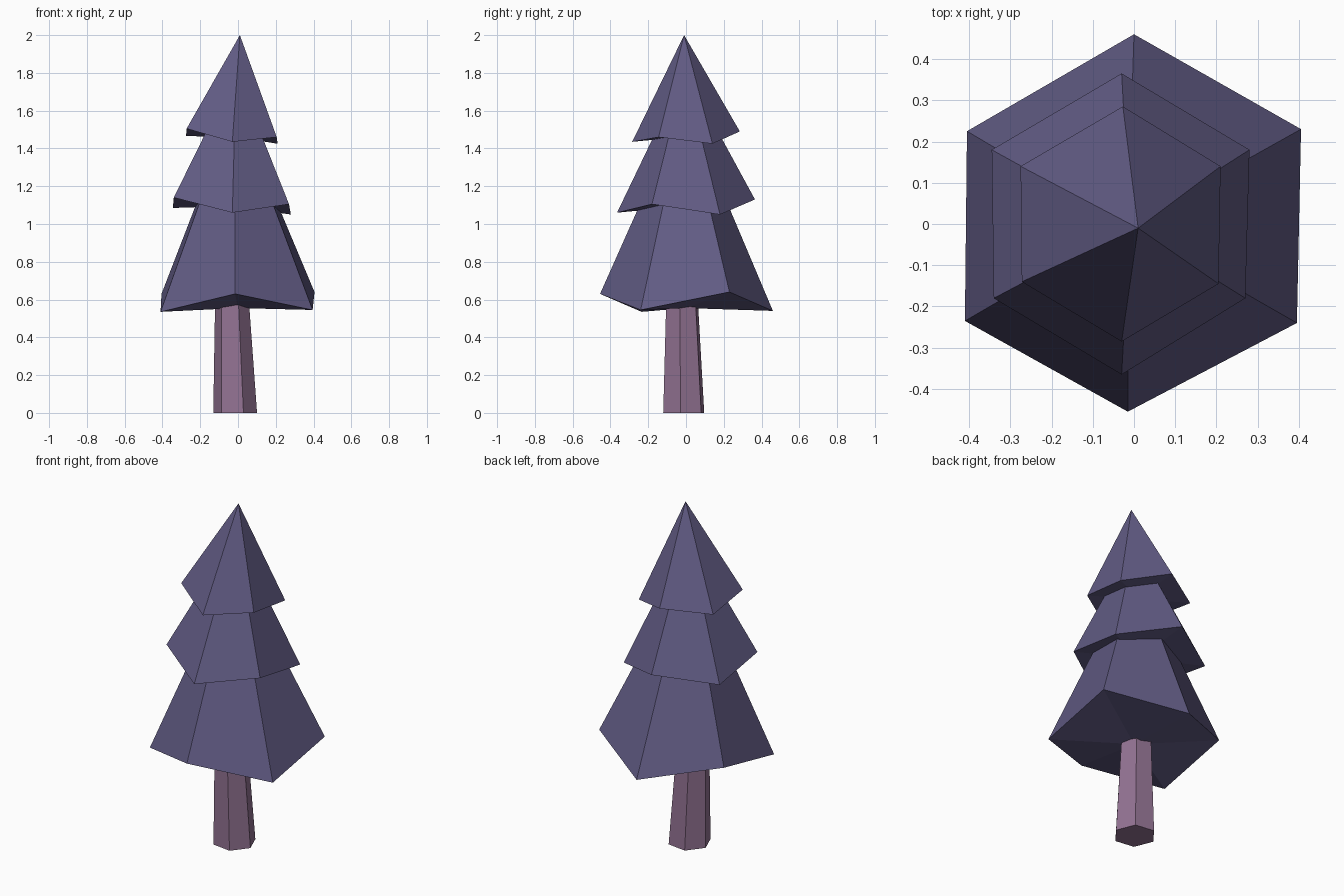
import bpy, bmesh
from math import cos, sin, radians
from mathutils import Vector

if "Cube" in bpy.data.objects:
    bpy.data.objects.remove(bpy.data.objects["Cube"])


def material(name, color):
    m = bpy.data.materials.new(name)
    m.diffuse_color = (*color, 1)
    m.use_nodes = True
    m.node_tree.nodes["Principled BSDF"].inputs["Base Color"].default_value = m.diffuse_color
    return m


foliage = material("foliage", (0.12, 0.105, 0.23))
bark = material("bark", (0.29, 0.17, 0.29))


def finish(name, bm, mat):
    bmesh.ops.recalc_face_normals(bm, faces=bm.faces)
    me = bpy.data.meshes.new(name)
    bm.to_mesh(me)
    bm.free()
    me.materials.append(mat)
    ob = bpy.data.objects.new(name, me)
    bpy.context.collection.objects.link(ob)
    return ob


def sides(bm, low, high):
    n = len(low)
    for i in range(n):
        j = (i + 1) % n
        bm.faces.new((low[i], low[j], high[j], high[i]))


def fan(bm, ring, tip):
    n = len(ring)
    for i in range(n):
        bm.faces.new((ring[i], ring[(i + 1) % n], tip))


def tier(name, rim, apex, base_center, cut=None):
    """Skirt with a zigzag rim, narrowing toward apex; cut truncates it inside the tier above."""
    bm = bmesh.new()
    low = [bm.verts.new(p) for p in rim]
    fan(bm, low, bm.verts.new(base_center))
    if cut is None:
        fan(bm, low, bm.verts.new(apex))
    else:
        high = [bm.verts.new(Vector(p).lerp(Vector(apex), cut)) for p in rim]
        sides(bm, low, high)
        bm.faces.new(high)
    return finish(name, bm, foliage)


# Leaning, tapered six-sided trunk
bm = bmesh.new()
rings = []
for cx, cy, z, r in ((-0.015, -0.012, 0, 0.117), (-0.032, -0.021, 0.6, 0.09)):
    rings.append([bm.verts.new((cx + r * cos(radians(60 * i - 8)),
                                cy + r * sin(radians(60 * i - 8)), z)) for i in range(6)])
sides(bm, *rings)
for ring in rings:
    bm.faces.new(ring)
finish("trunk", bm, bark)

# Foliage tiers, rim points counter-clockwise from the back
tier("lower_foliage",
     [(0, 0.46, 0.54), (-0.405, 0.225, 0.63), (-0.41, -0.235, 0.535),
      (-0.015, -0.455, 0.63), (0.395, -0.24, 0.545), (0.405, 0.23, 0.64)],
     (-0.015, -0.005, 1.64), (0, 0, 0.555), 0.55)
tier("middle_foliage",
     [(-0.03, 0.365, 1.13), (-0.345, 0.18, 1.085), (-0.34, -0.18, 1.14),
      (-0.03, -0.365, 1.06), (0.27, -0.18, 1.105), (0.28, 0.18, 1.05)],
     (-0.01, -0.005, 1.81), (-0.03, 0, 1.095), 0.58)
tier("top_foliage",
     [(-0.027, 0.285, 1.49), (-0.275, 0.14, 1.465), (-0.272, -0.14, 1.505),
      (-0.03, -0.285, 1.435), (0.205, -0.145, 1.46), (0.21, 0.14, 1.425)],
     (0.01, -0.01, 2.0), (-0.03, 0, 1.463))
